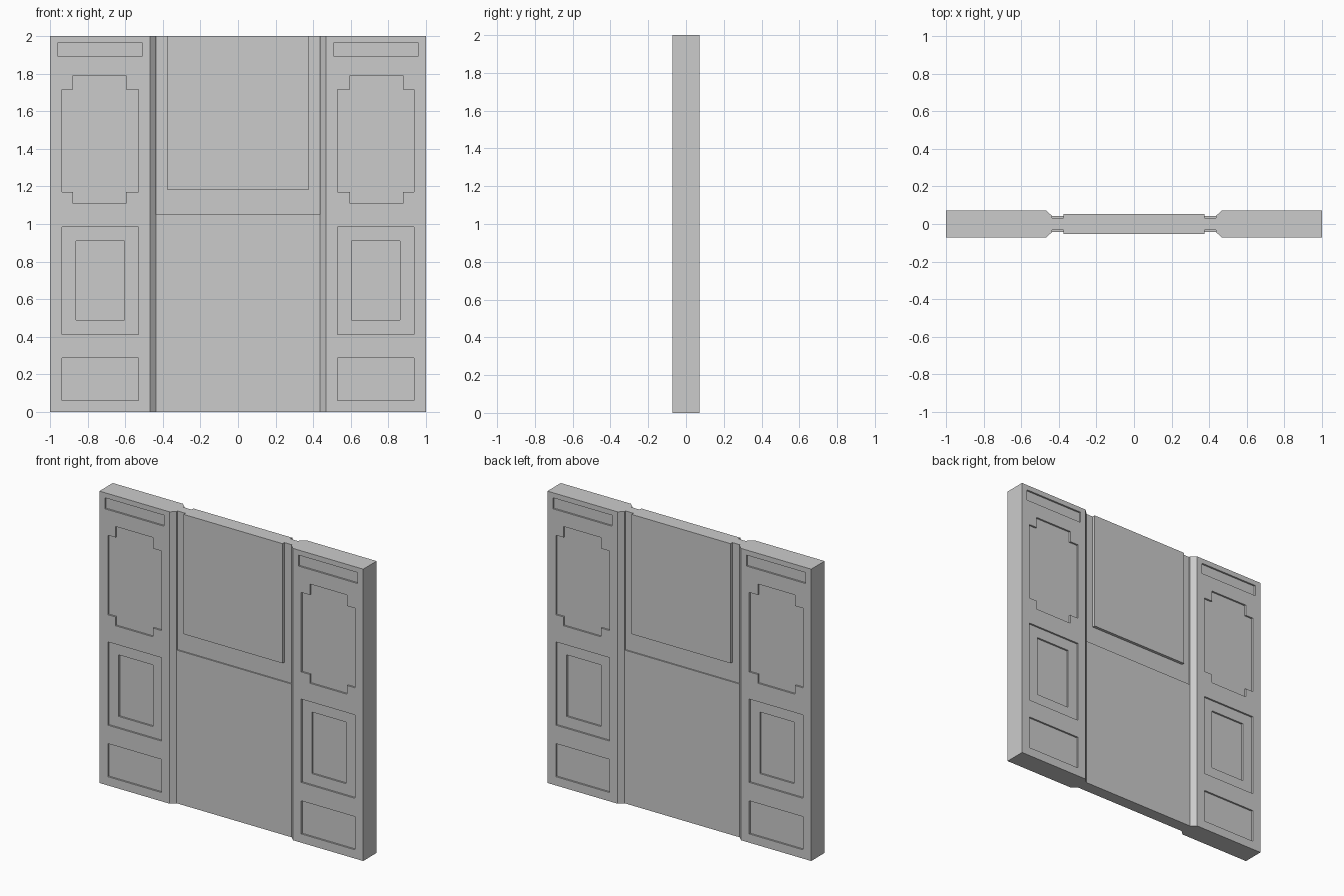
import bpy, bmesh
from mathutils import Vector

if "Cube" in bpy.data.objects:
    bpy.data.objects.remove(bpy.data.objects["Cube"])

T = 0.0725        # half thickness of the pillars
WEB = 0.033       # half thickness of the thin centre
SIDES = (-1, 1)


def build(name, prisms):
    """One object from prisms: each is (outline points, extrusion vector)."""
    bm = bmesh.new()
    for pts, vec in prisms:
        face = bm.faces.new([bm.verts.new(p) for p in pts])
        ext = bmesh.ops.extrude_face_region(bm, geom=[face], use_keep_orig=True)
        verts = [g for g in ext["geom"] if isinstance(g, bmesh.types.BMVert)]
        bmesh.ops.translate(bm, verts=verts, vec=Vector(vec))
    bmesh.ops.recalc_face_normals(bm, faces=bm.faces)
    me = bpy.data.meshes.new(name)
    bm.to_mesh(me)
    bm.free()
    ob = bpy.data.objects.new(name, me)
    bpy.context.collection.objects.link(ob)
    return ob


def rect(x0, x1, z0, z1):
    return [(x0, z0), (x1, z0), (x1, z1), (x0, z1)]


def slab(outline, y0, y1, sx=1, sy=1):
    """Prism from an x-z outline, mirrored by sx and sy."""
    return [(x * sx, y0 * sy, z) for x, z in outline], (0, (y1 - y0) * sy, 0)


def carve(target, name, outlines, depth):
    """Cut the outlines into both faces of both pillars."""
    cutter = build(name, [slab(o, T - depth, T + 0.05, sx, sy)
                          for o in outlines for sx in SIDES for sy in SIDES])
    cutter.hide_render = True
    mod = target.modifiers.new(name, 'BOOLEAN')
    mod.operation = 'DIFFERENCE'
    mod.solver = 'EXACT'
    mod.object = cutter
    bpy.context.view_layer.objects.active = target
    bpy.ops.object.modifier_apply(modifier=name)
    bpy.data.objects.remove(cutter)


# Wall body: plan profile with thick chamfered pillars and a thin web
half = [(1, T), (0.468, T), (0.435, 0.042), (0.435, WEB)]
back = half + [(-x, y) for x, y in reversed(half)]
plan = back + [(x, -y) for x, y in reversed(back)]
wall = build("wall_body", [([(x, y, 0) for x, y in plan], (0, 0, 2))])

# Recessed pillar panels; the second one is a rectangle with notched corners
notched = [(0.595, 1.11), (0.877, 1.11), (0.877, 1.17), (0.936, 1.17),
           (0.936, 1.715), (0.877, 1.715), (0.877, 1.79), (0.595, 1.79),
           (0.595, 1.715), (0.53, 1.715), (0.53, 1.17), (0.595, 1.17)]
carve(wall, "panel_recess", [rect(0.51, 0.957, 1.89, 1.965), notched,
                             rect(0.53, 0.936, 0.413, 0.984),
                             rect(0.53, 0.936, 0.06, 0.287)], 0.012)
carve(wall, "inner_recess", [rect(0.603, 0.862, 0.488, 0.91)], 0.024)

# Centre boards, front and back
build("lower_board", [slab(rect(-0.435, 0.435, 0, 1.05), WEB, 0.042, 1, s)
                      for s in SIDES])
build("upper_board", [slab(rect(-0.375, 0.375, 1.18, 2), WEB, 0.053, 1, s)
                      for s in SIDES])
